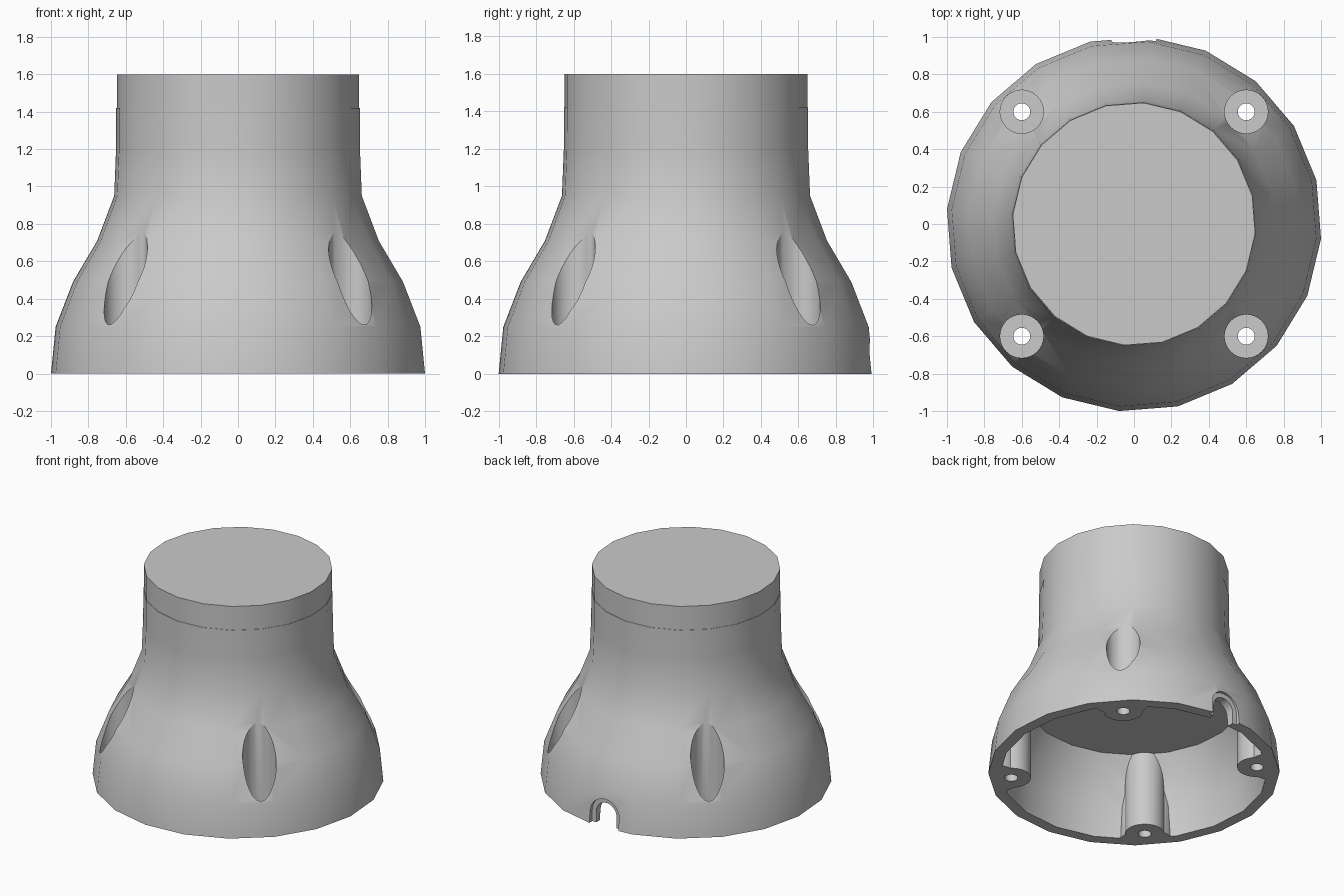
import bpy, bmesh, math
from mathutils import Matrix

cube = bpy.data.objects.get("Cube")
if cube:
    bpy.data.objects.remove(cube, do_unlink=True)

grey = bpy.data.materials.new("plain_grey")
grey.use_nodes = True
colour = (0.59, 0.59, 0.59, 1)
grey.diffuse_color = colour
grey.node_tree.nodes["Principled BSDF"].inputs["Base Color"].default_value = colour


def make_object(name, bm):
    bmesh.ops.recalc_face_normals(bm, faces=bm.faces)
    mesh = bpy.data.meshes.new(name)
    bm.to_mesh(mesh)
    bm.free()
    mesh.materials.append(grey)
    ob = bpy.data.objects.new(name, mesh)
    bpy.context.collection.objects.link(ob)
    return ob


def lathe(name, profile, sides=20):
    """Closed solid of revolution from (radius, height) pairs."""
    bm = bmesh.new()
    rings = []
    for r, z in profile:
        angles = [2 * math.pi * (i - 0.25) / sides for i in range(sides)]
        rings.append([bm.verts.new((r * math.cos(a), r * math.sin(a), z)) for a in angles])
    for low, high in zip(rings, rings[1:]):
        for i in range(sides):
            j = (i + 1) % sides
            bm.faces.new((low[i], low[j], high[j], high[i]))
    bm.faces.new(rings[0])
    bm.faces.new(rings[-1])
    return make_object(name, bm)


def post(name, x, y, r, z0, z1):
    """Vertical round post or hole cutter."""
    bm = bmesh.new()
    bmesh.ops.create_cone(bm, cap_ends=True, segments=32, radius1=r, radius2=r,
                          depth=z1 - z0, matrix=Matrix.Translation((x, y, (z0 + z1) / 2)))
    return make_object(name, bm)


def arch(name, r, z, y0, y1):
    """Round-topped doorway solid running along y."""
    bm = bmesh.new()
    outline = [(r, -0.1)]
    outline += [(r * math.cos(math.pi * i / 12), z + r * math.sin(math.pi * i / 12)) for i in range(13)]
    outline.append((-r, -0.1))
    face = bm.faces.new([bm.verts.new((x, y0, h)) for x, h in outline])
    moved = bmesh.ops.extrude_face_region(bm, geom=[face])["geom"]
    bmesh.ops.translate(bm, vec=(0, y1 - y0, 0),
                        verts=[v for v in moved if isinstance(v, bmesh.types.BMVert)])
    return make_object(name, bm)


def subtract(target, cutter):
    mod = target.modifiers.new("cut", "BOOLEAN")
    mod.operation = "DIFFERENCE"
    mod.solver = "EXACT"
    mod.object = cutter
    graph = bpy.context.evaluated_depsgraph_get()
    cut_mesh = bpy.data.meshes.new_from_object(target.evaluated_get(graph))
    target.modifiers.clear()
    target.data = cut_mesh
    bpy.data.objects.remove(cutter, do_unlink=True)


# Bell-shaped body with a very slightly narrower neck band
housing = lathe("bell_housing", [
    (1.003, 0), (0.978, 0.25), (0.885, 0.49), (0.755, 0.71), (0.664, 0.95),
    (0.654, 1.2), (0.653, 1.42), (0.65, 1.42), (0.65, 1.6)])

# Underside cavity, leaving four screw bosses flared into the wall
cavity = lathe("cavity", [(0.92, -0.1), (0.92, 0), (0.895, 0.23), (0.83, 0.42), (0.745, 0.57)])
corners = [(x, y) for x in (-0.6, 0.6) for y in (-0.6, 0.6)]
for x, y in corners:
    subtract(cavity, post("boss", x, y, 0.135, -0.2, 0.8))
    subtract(cavity, post("boss_flare", x * 1.15, y * 1.15, 0.19, -0.2, 0.8))
subtract(housing, cavity)

# Deep screw pockets from above and screw holes through the boss floors
for x, y in corners:
    subtract(housing, post("screw_pocket", x, y, 0.116, 0.1, 1.0))
    subtract(housing, post("screw_hole", x, y, 0.045, -0.1, 0.5))

# Stepped cable notch in the back rim
subtract(housing, arch("notch_recess", 0.12, 0.085, 0.955, 1.2))
subtract(housing, arch("notch_opening", 0.085, 0.085, 0.75, 1.2))

bpy.ops.object.select_all(action="DESELECT")
housing.select_set(True)
bpy.context.view_layer.objects.active = housing
bpy.ops.object.shade_smooth_by_angle(angle=math.radians(22))
